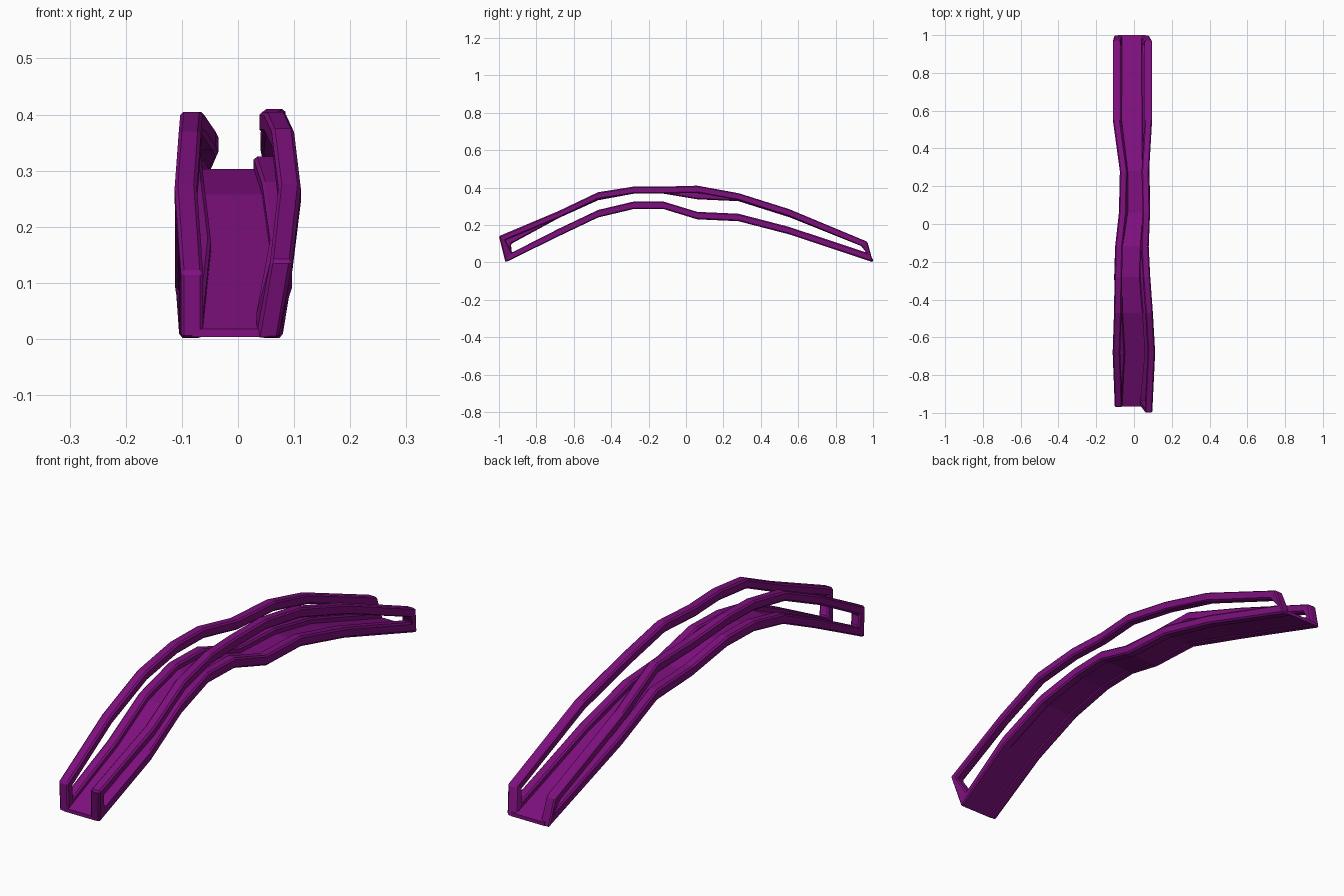
import bpy, bmesh

if "Cube" in bpy.data.objects:
    bpy.data.objects.remove(bpy.data.objects["Cube"])

purple = bpy.data.materials.new("purple_paint")
purple.diffuse_color = (0.21, 0.005, 0.21, 1)
purple.use_nodes = True
purple.node_tree.nodes["Principled BSDF"].inputs["Base Color"].default_value = purple.diffuse_color

# Stations along the bridge, front to back
MID = [-0.68, -0.47, -0.28, -0.12, 0.06, 0.28, 0.55]
CURB_Y = [-0.965] + MID + [1.0]
CURB_Z = [0, 0.14, 0.24, 0.285, 0.285, 0.23, 0.22, 0.15, 0]   # underside
LEFT_CURB = [-0.082, -0.068, -0.08, -0.085, -0.08, -0.053, -0.053, -0.085, -0.085]
RIGHT_CURB = [0.053, 0.077, 0.063, 0.048, 0.053, 0.066, 0.062, 0.062, 0.06]
HALF = 0.02


def make(name, verts, faces, bevel=0):
    mesh = bpy.data.meshes.new(name)
    mesh.from_pydata(verts, [], faces)
    bm = bmesh.new()
    bm.from_mesh(mesh)
    bmesh.ops.recalc_face_normals(bm, faces=bm.faces)
    bm.to_mesh(mesh)
    bm.free()
    mesh.materials.append(purple)
    obj = bpy.data.objects.new(name, mesh)
    bpy.context.collection.objects.link(obj)
    if bevel:
        mod = obj.modifiers.new("chamfer", "BEVEL")
        mod.width, mod.segments = bevel, 1
        mod.limit_method, mod.angle_limit = "ANGLE", 0.9
    return obj


def loft(name, sections, closed, bevel=0):
    """Skin four-sided sections, either capped or joined in a ring."""
    n = len(sections)
    verts = [v for s in sections for v in s]
    faces = [(4*i + k, 4*i + (k+1) % 4, 4*((i+1) % n) + (k+1) % 4, 4*((i+1) % n) + k)
             for i in range(n if closed else n - 1) for k in range(4)]
    if not closed:
        faces += [(0, 1, 2, 3), tuple(range(4*n - 4, 4*n))]
    return make(name, verts, faces, bevel)


def side_frame(name, rail_y, rail_x, rail_z, curb_x):
    """Handrail, end posts and curb as one closed ring."""
    ring = []
    for y, x, z in zip(rail_y, rail_x, rail_z):
        end = y in (rail_y[0], rail_y[-1])
        ring.append((x, y, z, y * 0.965 if end else y, z - (0.022 if end else 0.038)))
    for y, x, z in reversed(list(zip(CURB_Y, curb_x, CURB_Z))):
        end = y in (CURB_Y[0], CURB_Y[-1])
        ring.append((x, y, z, y * 0.965 if end else y, z + (0.052 if end else 0.04)))
    loft(name, [[(x - HALF, y, z), (x + HALF, y, z), (x + HALF, yi, zi), (x - HALF, yi, zi)]
                for x, y, z, yi, zi in ring], True, 0.006)


# Left and right railings, each bending on its own
side_frame("left_railing", [-0.97] + MID + [0.97],
           [-0.082, -0.093, -0.086, -0.083, -0.08, -0.06, -0.055, -0.092, -0.092],
           [0.12, 0.275, 0.37, 0.405, 0.405, 0.375, 0.365, 0.28, 0.11], LEFT_CURB)
side_frame("right_railing", [-1.0] + MID + [0.97],
           [0.077, 0.092, 0.08, 0.066, 0.058, 0.065, 0.06, 0.076, 0.076],
           [0.14, 0.275, 0.375, 0.405, 0.405, 0.41, 0.37, 0.285, 0.11], RIGHT_CURB)

# Thin walking deck between the curbs
loft("deck", [[(a, y, z + 0.004), (b, y, z + 0.004), (b, y, z + 0.018), (a, y, z + 0.018)]
              for y, z, a, b in zip(CURB_Y, CURB_Z, LEFT_CURB, RIGHT_CURB)], False)
